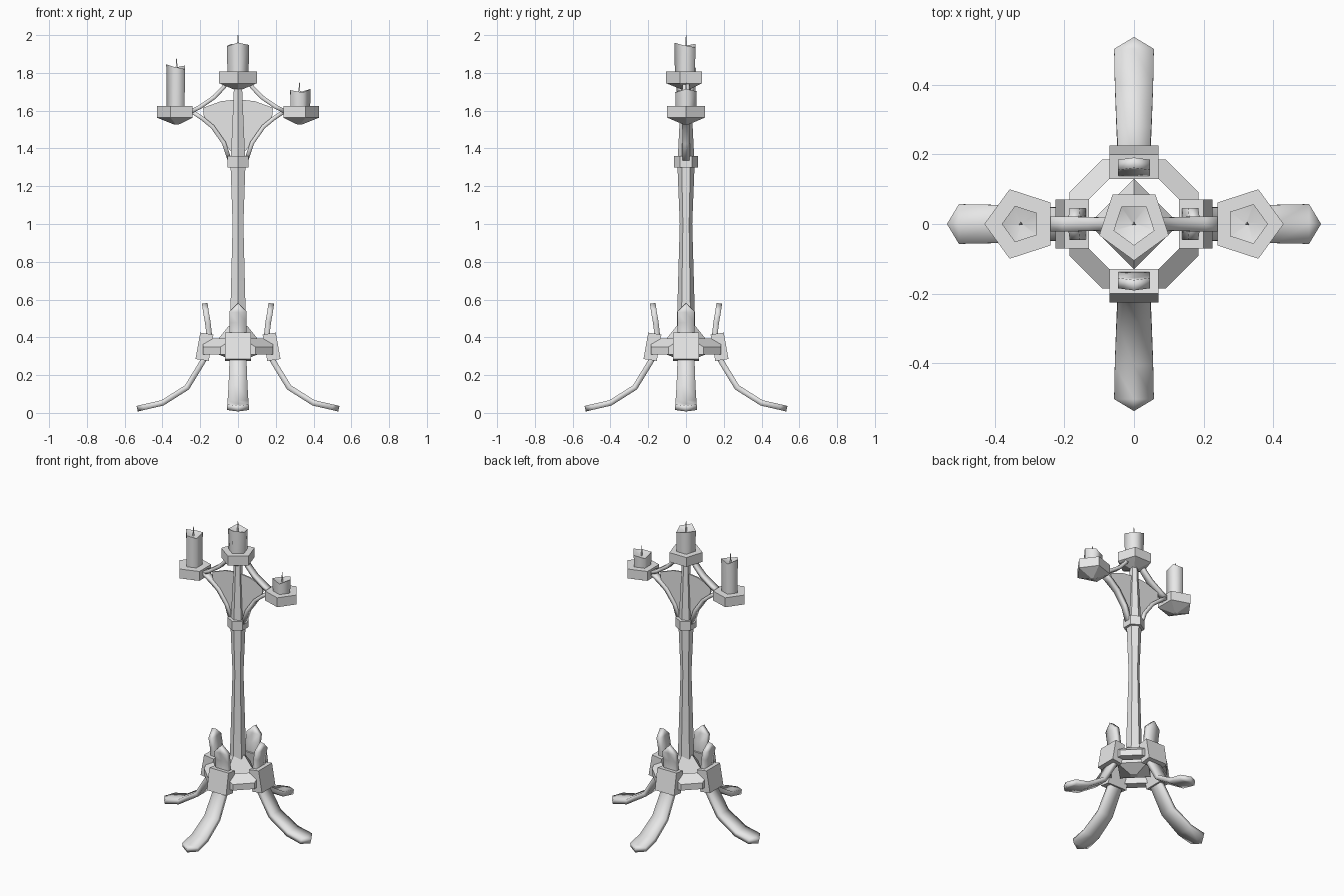
import bpy, bmesh, math
from mathutils import Vector, Matrix

cube = bpy.data.objects.get("Cube")
if cube:
    bpy.data.objects.remove(cube, do_unlink=True)

grey = bpy.data.materials.new("plain_grey")
grey.use_nodes = True
grey.diffuse_color = (0.8, 0.8, 0.8, 1)
grey.node_tree.nodes["Principled BSDF"].inputs["Base Color"].default_value = (0.8, 0.8, 0.8, 1)


def finish(name, bm, smooth=None, turn=0):
    """Turn a bmesh into a named object, rotated about z."""
    bmesh.ops.transform(bm, matrix=Matrix.Rotation(turn, 4, 'Z'), verts=bm.verts)
    bmesh.ops.recalc_face_normals(bm, faces=bm.faces)
    mesh = bpy.data.meshes.new(name)
    bm.to_mesh(mesh)
    bm.free()
    obj = bpy.data.objects.new(name, mesh)
    bpy.context.collection.objects.link(obj)
    mesh.materials.append(grey)
    if smooth:
        bpy.ops.object.select_all(action='DESELECT')
        obj.select_set(True)
        bpy.context.view_layer.objects.active = obj
        bpy.ops.object.shade_smooth_by_angle(angle=math.radians(smooth))
    return obj


def lathe(name, profile, sides, start, centre=(0, 0), smooth=None, uneven=0):
    """Stack polygon rings of (radius, z); 'uneven' makes the highest ring wavy."""
    bm = bmesh.new()
    peak = max(z for r, z in profile)
    rings = []
    for r, z in profile:
        ring = []
        for i in range(sides):
            a = start + math.tau * i / sides
            drop = uneven * (i * 2 % 5) / 4 if z == peak else 0
            ring.append(bm.verts.new((centre[0] + r * math.cos(a),
                                      centre[1] + r * math.sin(a), z - drop)))
        rings.append(ring)
    for low, high in zip(rings, rings[1:]):
        for i in range(sides):
            j = (i + 1) % sides
            bm.faces.new((low[i], low[j], high[j], high[i]))
    bm.faces.new(rings[0])
    bm.faces.new(rings[-1])
    return finish(name, bm, smooth)


def strip(name, rows, thick, turn, tip_start=None, tip_end=None, smooth=35):
    """Bent bar along (r, z, half_width) rows with optional pointed ends."""
    bm = bmesh.new()
    lines = [[bm.verts.new((r, s * w, z)) for s in (-1, 0, 1)] for r, z, w in rows]
    for a, b in zip(lines, lines[1:]):
        for k in (0, 1):
            bm.faces.new((a[k], a[k + 1], b[k + 1], b[k]))
    for tip, line in ((tip_start, lines[0]), (tip_end, lines[-1])):
        if tip:
            point = bm.verts.new((tip[0], 0, tip[1]))
            for k in (0, 1):
                bm.faces.new((line[k], line[k + 1], point))
    obj = finish(name, bm, smooth, turn)
    mod = obj.modifiers.new("thickness", 'SOLIDIFY')
    mod.thickness = thick
    mod.offset = 0
    return obj


def prism(name, outline, half, turn):
    """Outline in (r, z), extruded sideways by half each way."""
    bm = bmesh.new()
    sides = [[bm.verts.new((r, s * half, z)) for r, z in outline] for s in (-1, 1)]
    for side in sides:
        bm.faces.new(side)
    n = len(outline)
    for i in range(n):
        j = (i + 1) % n
        bm.faces.new((sides[0][i], sides[0][j], sides[1][j], sides[1][i]))
    return finish(name, bm, None, turn)


# Pole, collar and flared hub
up = math.pi / 2
lathe("pole", [(.05, .4), (.046, .55), (.033, 1.0), (.045, 1.3), (.043, 1.36), (.024, 1.74)],
      6, up, smooth=35)
lathe("collar", [(.063, 1.3), (.063, 1.36)], 6, up)
lathe("hub", [(.03, .28), (.13, .32), (.13, .36), (.05, .46)], 4, 0)

# Square frame joining the leg clamps
bm = bmesh.new()
section = [(.2, .31), (.277, .31), (.277, .35), (.2, .395)]
rings = [[bm.verts.new((r * math.cos(k * up), r * math.sin(k * up), z)) for r, z in section]
         for k in range(4)]
for k in range(4):
    a, b = rings[k], rings[(k + 1) % 4]
    # Trim each bar at the clamps so no corner sticks out beyond them
    for i in range(4):
        j = (i + 1) % 4
        bm.faces.new((a[i], a[j], b[j], b[i]))
for k in range(4):
    d = Vector((math.cos(k * up), math.sin(k * up), 0))
    geom = bm.verts[:] + bm.edges[:] + bm.faces[:]
    cut = bmesh.ops.bisect_plane(bm, geom=geom, plane_co=d * .185, plane_no=d, clear_outer=True)
    bmesh.ops.holes_fill(bm, edges=[e for e in bm.edges if e.is_boundary], sides=0)
finish("frame", bm)

# Four legs, each with an upright leaf and a clamp
leg_rows = [(.17, .535, .046), (.16, .48, .046), (.152, .41, .045), (.165, .36, .045),
            (.182, .28, .045), (.27, .135, .05), (.4, .053, .055), (.5, .03, .057)]
clamp = [(.13, .415), (.2, .425), (.225, .285), (.155, .275)]
for k, side in enumerate(("left", "back", "right", "front")):
    strip(side + "_leg", leg_rows, .03, k * up, (.176, .58), (.534, .022))
    prism(side + "_clamp", clamp, .07, k * up)

# Side arms with their thin web plates
upper = [(.25, 1.595, .022), (.2, 1.62, .022), (.125, 1.672, .02), (.075, 1.725, .018),
         (.05, 1.77, .018)]
lower = [(.045, 1.34, .018), (.075, 1.43, .018), (.135, 1.515, .02), (.19, 1.56, .022),
         (.25, 1.6, .022)]
web = [(0, 1.66), (.09, 1.65), (.185, 1.615), (.18, 1.56), (.13, 1.51), (.075, 1.43), (0, 1.34)]
for k, side in ((0, "left"), (2, "right")):
    strip(side + "_upper_arm", upper, .022, k * up)
    strip(side + "_lower_arm", lower, .022, k * up)
    prism(side + "_web", web, .005, k * up)

# Five-sided cups, candles with hollow uneven tops, and wicks
holders = (("middle", 0, -up, 1.745, .062, 1.96, 2.0),
           ("left", .325, 0, 1.563, .06, 1.715, 1.75),
           ("right", -.325, math.pi, 1.563, .055, 1.845, 1.875))
for side, x, turn, z, r, top, wick in holders:
    lathe(side + "_cup", [(.012, z - .037), (.105, z), (.105, z + .062)], 5, turn, (x, 0))
    lathe(side + "_candle", [(r * .95, z + .06), (r, top), (.006, top - .03)], 5, turn, (x, 0),
          80, .025)
    lathe(side + "_wick", [(.007, top - .035), (.002, wick)], 3, up, (x, 0))
